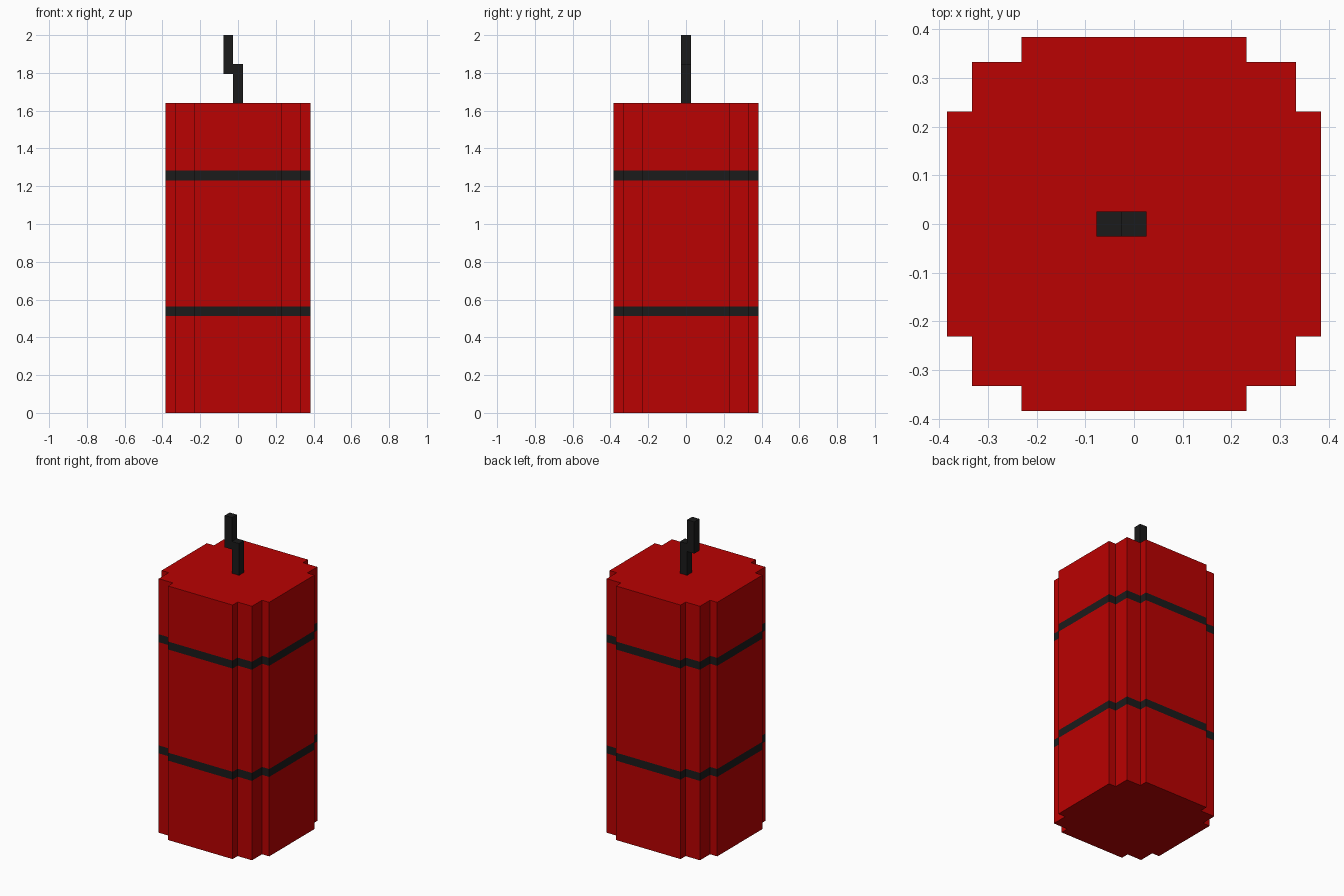
import bpy, bmesh

cube = bpy.data.objects.get("Cube")
if cube:
    bpy.data.objects.remove(cube, do_unlink=True)

U = 2 / 39  # one block unit


def material(name, rgb):
    m = bpy.data.materials.new(name)
    m.use_nodes = True
    m.diffuse_color = (*rgb, 1)
    bsdf = next(n for n in m.node_tree.nodes if n.type == 'BSDF_PRINCIPLED')
    bsdf.inputs["Base Color"].default_value = (*rgb, 1)
    return m


red = material("red", (0.49, 0.0005, 0.0005))
black = material("black", (0.011, 0.011, 0.011))


def add_object(name, bm, mats):
    bmesh.ops.recalc_face_normals(bm, faces=bm.faces)
    mesh = bpy.data.meshes.new(name)
    bm.to_mesh(mesh)
    bm.free()
    for m in mats:
        mesh.materials.append(m)
    obj = bpy.data.objects.new(name, mesh)
    bpy.context.collection.objects.link(obj)


def prism(name, outline, levels, mats, band_slots=()):
    """Stack an outline through the levels; the listed layers use slot 1."""
    bm = bmesh.new()
    rings = [[bm.verts.new((x * U, y * U, z * U)) for x, y in outline] for z in levels]
    n = len(outline)
    for layer, (low, high) in enumerate(zip(rings, rings[1:])):
        for i in range(n):
            j = (i + 1) % n
            face = bm.faces.new((low[i], low[j], high[j], high[i]))
            face.material_index = 1 if layer in band_slots else 0
    bm.faces.new(rings[0][::-1])
    bm.faces.new(rings[-1])
    add_object(name, bm, mats)


# Stepped round outline: one side and corner turned through four quarter turns
side = [(7.5, -4.5), (7.5, 4.5), (6.5, 4.5), (6.5, 6.5), (4.5, 6.5)]
outline = []
for turn in range(4):
    outline += side
    side = [(-y, x) for x, y in side]

# Body with two flush black bands
prism("body", outline, (0, 10, 11, 24, 25, 32), (red, black), band_slots=(1, 3))


# Fuse of two offset square rods
def rod(name, x, z0, z1):
    square = [(x - .5, -.5), (x + .5, -.5), (x + .5, .5), (x - .5, .5)]
    prism(name, square, (z0, z1), (black,))


rod("fuse_lower", 0, 32, 36)
rod("fuse_upper", -1, 35, 39)
